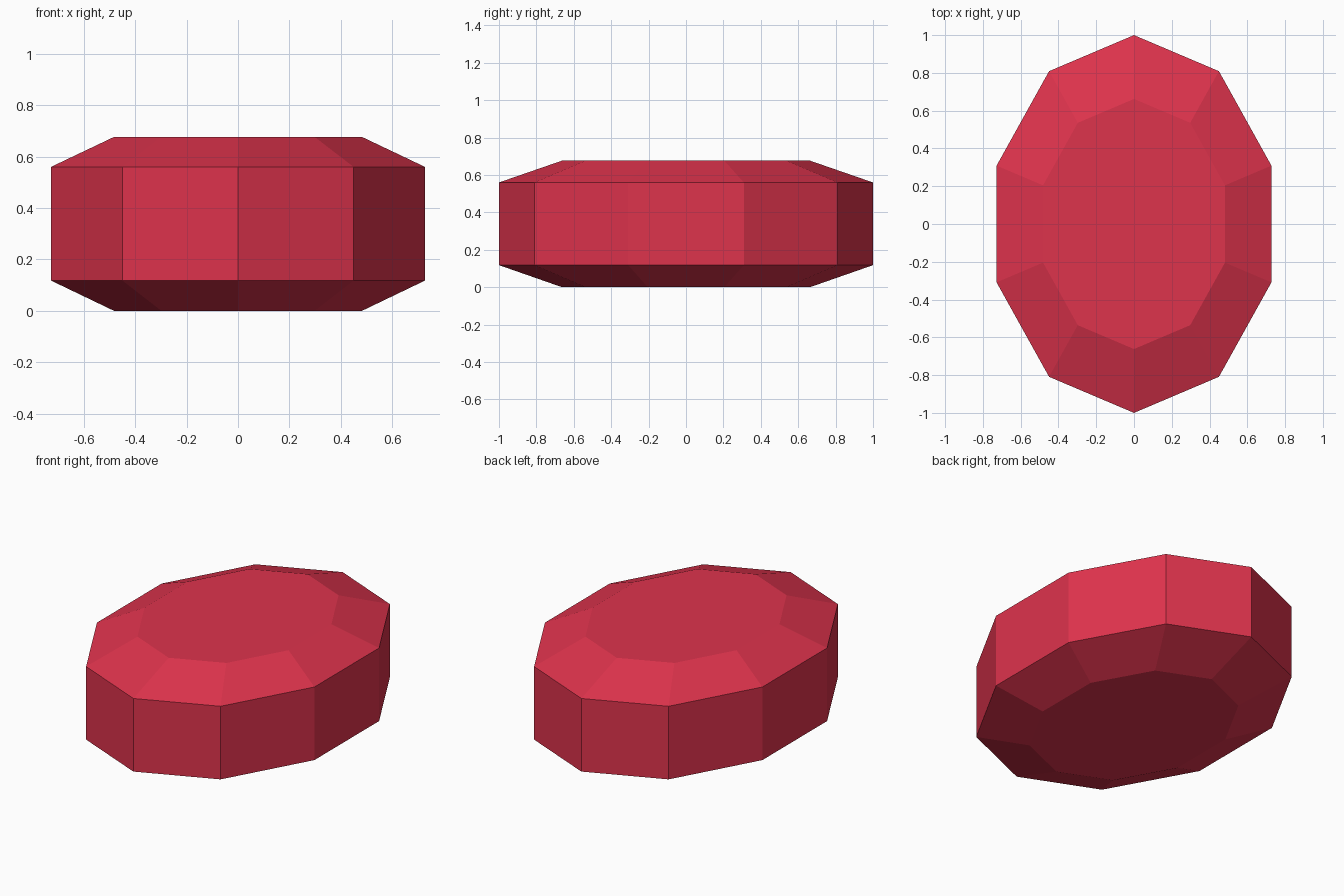
import bpy
import bmesh
from math import sin, cos, tau

cube = bpy.data.objects.get("Cube")
if cube:
    bpy.data.objects.remove(cube, do_unlink=True)

SIDES = 10
RADIUS_X, RADIUS_Y = 0.765, 1.0
TABLE_SCALE = 0.662

# Gem red
red = bpy.data.materials.new("ruby_red")
red.use_nodes = True
colour = (0.73, 0.033, 0.073, 1.0)
red.diffuse_color = colour
red.node_tree.nodes["Principled BSDF"].inputs["Base Color"].default_value = colour

bm = bmesh.new()


def ring(scale, z):
    """One ten-sided oval outline with a corner at front and back."""
    angles = [tau * i / SIDES for i in range(SIDES)]
    return [bm.verts.new((-RADIUS_X * scale * sin(a), RADIUS_Y * scale * cos(a), z))
            for a in angles]


# Lower table, girdle bottom, girdle top, upper table
profile = [(TABLE_SCALE, 0.0), (1.0, 0.118), (1.0, 0.56), (TABLE_SCALE, 0.677)]
rings = [ring(scale, z) for scale, z in profile]

# Facets between neighbouring outlines
for low, high in zip(rings, rings[1:]):
    for i in range(SIDES):
        j = (i + 1) % SIDES
        bm.faces.new((low[i], low[j], high[j], high[i]))

# Flat tables
bm.faces.new(rings[0][::-1])
bm.faces.new(rings[-1])
bmesh.ops.recalc_face_normals(bm, faces=bm.faces)

mesh = bpy.data.meshes.new("oval_gem")
bm.to_mesh(mesh)
bm.free()
mesh.materials.append(red)
gem = bpy.data.objects.new("oval_gem", mesh)
bpy.context.collection.objects.link(gem)
